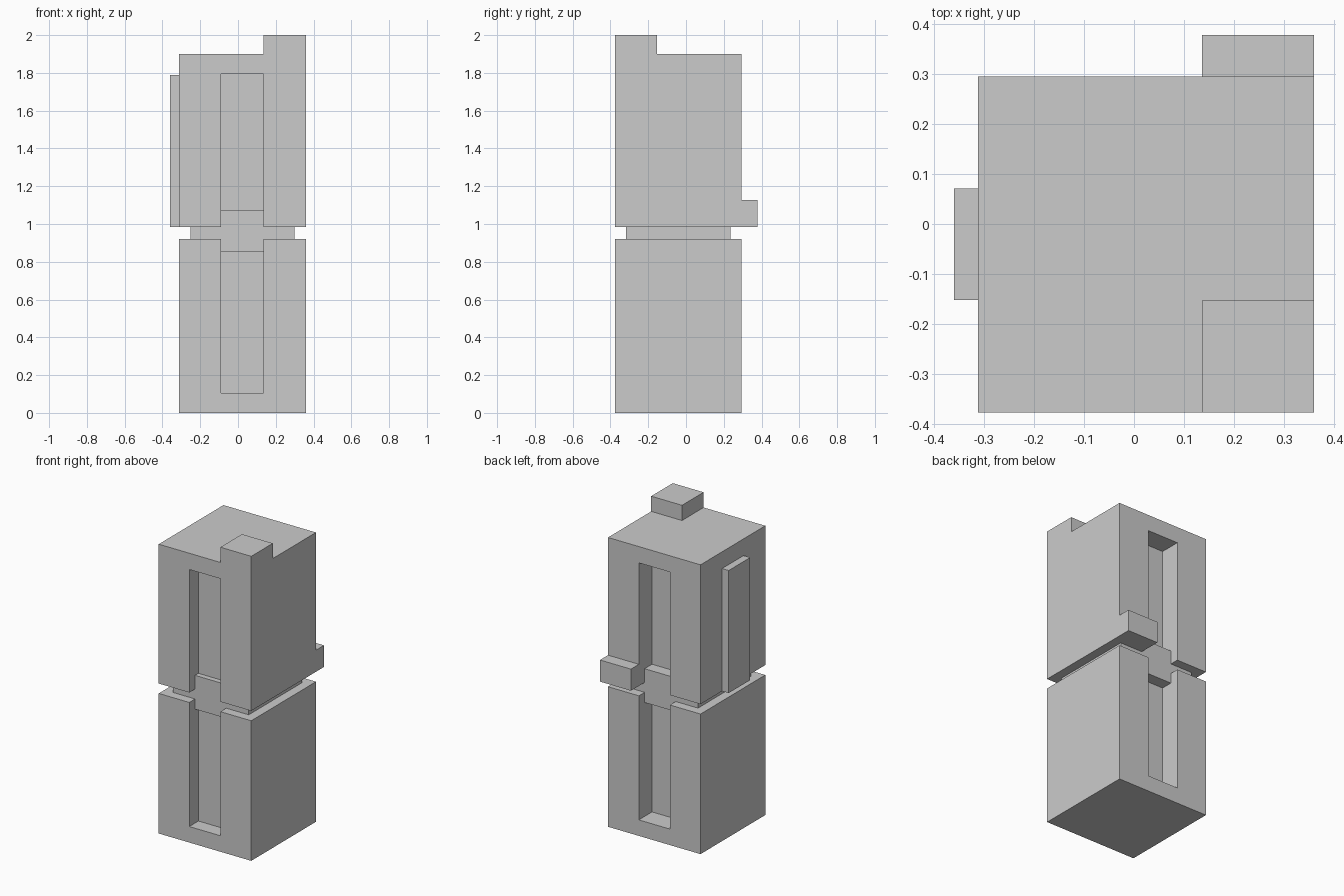
import bpy

if "Cube" in bpy.data.objects:
    bpy.data.objects.remove(bpy.data.objects["Cube"])

X0, X1 = -0.312, 0.36      # body extents
Y0, Y1 = -0.377, 0.295
S0, S1 = -0.09, 0.136      # slot extents in x
G = 0.06                   # groove depth
M = 0.2                    # cutter overshoot


def box(name, x, y, z):
    bpy.ops.mesh.primitive_cube_add(size=1)
    ob = bpy.context.object
    ob.name = ob.data.name = name
    for v in ob.data.vertices:
        v.co = [r[0] if c < 0 else r[1] for c, r in zip(v.co, (x, y, z))]
    return ob


def cut(target, x, y, z):
    cutter = box("cutter", x, y, z)
    cutter.hide_render = True
    mod = target.modifiers.new("cut", 'BOOLEAN')
    mod.operation, mod.solver, mod.object = 'DIFFERENCE', 'EXACT', cutter
    bpy.context.view_layer.objects.active = target
    bpy.ops.object.modifier_apply(modifier=mod.name)
    bpy.data.objects.remove(cutter, do_unlink=True)


# Main column
body = box("column_body", (X0, X1), (Y0, Y1), (0, 1.9))

# Groove around the waist, leaving an inset neck
gz = (0.92, 0.985)
cut(body, (X0 - M, X1 + M), (Y0 - M, Y0 + G), gz)
cut(body, (X0 - M, X1 + M), (Y1 - G, Y1 + M), gz)
cut(body, (X0 - M, X0 + G), (Y0 - M, Y1 + M), gz)
cut(body, (X1 - G, X1 + M), (Y0 - M, Y1 + M), gz)

# Tall front and back slots: shallow across the bridge, deeper above and below it
front = lambda depth: (Y0 - M, Y0 + depth)
back = lambda depth: (Y1 - depth, Y1 + M)
for side, deep in ((front, 0.095), (back, 0.137)):
    cut(body, (S0, S1), side(G), (0.105, 1.793))
    for z in ((0.105, 0.853), (1.075, 1.793)):
        cut(body, (S0, S1), side(deep), z)

# Projecting blocks
box("top_block", (S1, X1), (Y0, -0.153), (1.9, 2.0))
box("back_block", (S1, X1), (Y1, 0.378), (0.985, 1.127))
box("left_panel", (-0.36, X0), (-0.152, 0.071), (0.985, 1.79))
